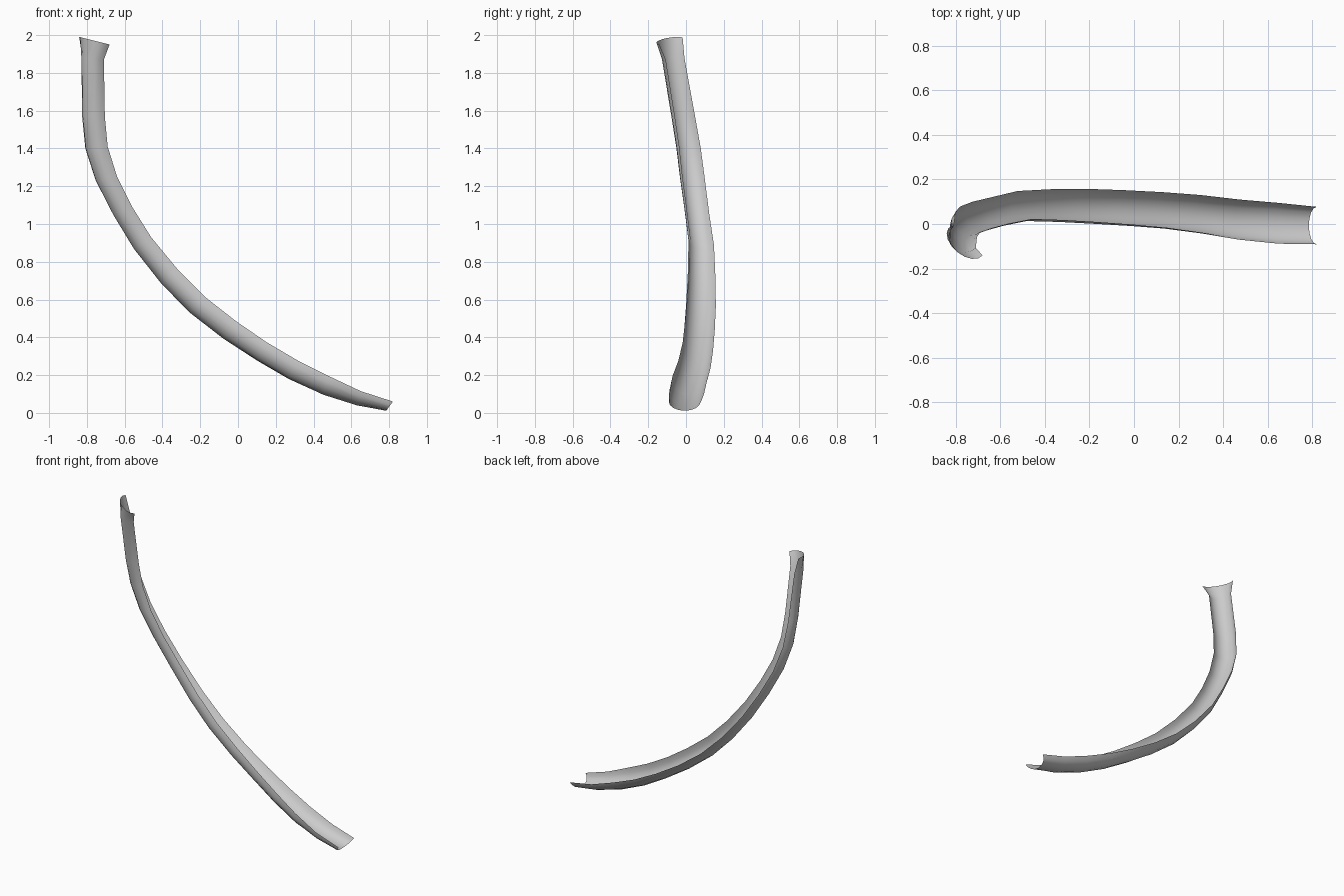
import bpy, bmesh, math
from mathutils import Vector

if "Cube" in bpy.data.objects:
    bpy.data.objects.remove(bpy.data.objects["Cube"])

grey = bpy.data.materials.new("plain grey")
grey.diffuse_color = (0.6, 0.6, 0.6, 1)
grey.use_nodes = True
grey.node_tree.nodes["Principled BSDF"].inputs["Base Color"].default_value = grey.diffuse_color

# Stations from low end to top: outer x, z / inner x, z / back-edge y /
# half width, depth, twist in degrees
STATIONS = [
    (.78, .005, .82, .06, .077, .084, .060, 0),
    (.63, .04, .65, .115, .095, .092, .070, 5),
    (.45, .095, .48, .195, .11, .092, .088, 10),
    (.27, .18, .32, .275, .13, .088, .088, 14),
    (.10, .27, .15, .375, .143, .084, .084, 18),
    (-.08, .39, -.01, .485, .152, .083, .083, 22),
    (-.26, .53, -.17, .61, .158, .082, .082, 25),
    (-.40, .69, -.32, .76, .156, .078, .078, 28),
    (-.55, .87, -.46, .93, .148, .073, .073, 31),
    (-.66, 1.05, -.56, 1.09, .122, .071, .071, 33),
    (-.755, 1.23, -.64, 1.25, .10, .073, .073, 36),
    (-.805, 1.40, -.69, 1.41, .078, .073, .073, 39),
    (-.825, 1.57, -.705, 1.57, .048, .072, .072, 42),
    (-.83, 1.88, -.71, 1.87, -.008, .070, .070, 45),
    (-.84, 1.99, -.68, 1.95, -.018, .100, .060, 52),
]
SEGMENTS = 8
Y = Vector((0, 1, 0))


def section(lx, lz, ux, uz, back, w, d, twist):
    """Open half-ellipse running from the back edge to the front edge."""
    s, c = math.sin(math.radians(twist)), math.cos(math.radians(twist))
    n = Vector((ux - lx, 0, uz - lz)).normalized()
    centre = Vector((ux, back - w * c, uz)) - n * w * s
    side, opening = Y * c - n * s, Y * s + n * c
    for i in range(SEGMENTS + 1):
        t = math.pi * i / SEGMENTS
        yield centre + side * w * math.cos(t) - opening * d * math.sin(t)


# Curved, twisted open channel
bm = bmesh.new()
rows = [[bm.verts.new(p) for p in section(*st)] for st in STATIONS]
for a, b in zip(rows, rows[1:]):
    for i in range(SEGMENTS):
        bm.faces.new((a[i], a[i + 1], b[i + 1], b[i])).smooth = True
mesh = bpy.data.meshes.new("curved_channel")
bm.to_mesh(mesh)
bm.free()
mesh.materials.append(grey)
channel = bpy.data.objects.new("curved_channel", mesh)
bpy.context.collection.objects.link(channel)
